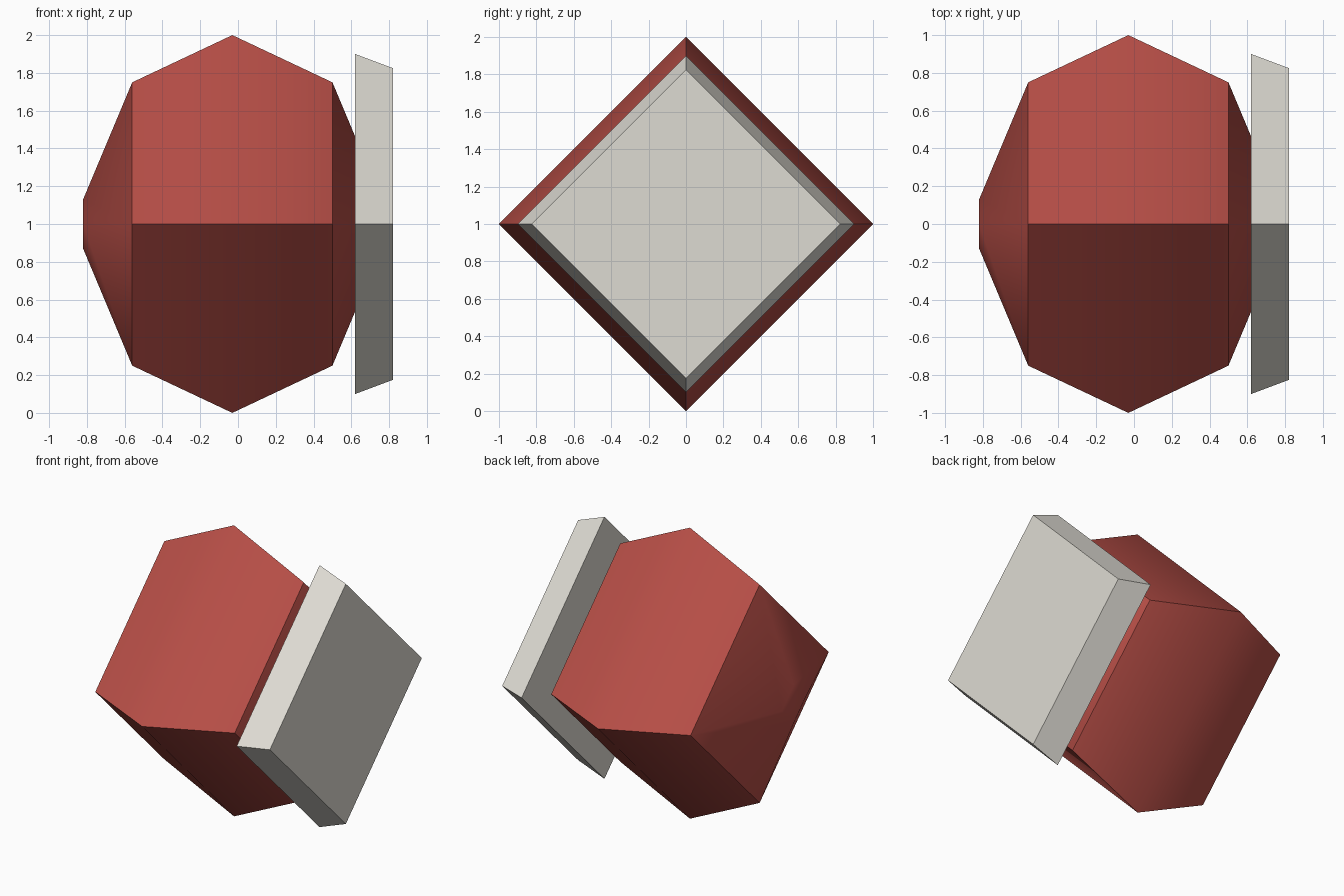
import bpy, bmesh, math

if "Cube" in bpy.data.objects:
    bpy.data.objects.remove(bpy.data.objects["Cube"])


def material(name, rgb):
    m = bpy.data.materials.new(name)
    m.diffuse_color = (*rgb, 1)
    m.use_nodes = True
    m.node_tree.nodes["Principled BSDF"].inputs["Base Color"].default_value = m.diffuse_color
    return m


def four_sided_solid(name, profile, mat, smooth_rings=None):
    """Diamond cross-sections (x, radius) joined along the x axis, both ends capped.
    smooth_rings lists the rings whose edges stay soft; None keeps every face flat."""
    bm = bmesh.new()
    rings = []
    for x, r in profile:
        rings.append([bm.verts.new((x, r * math.cos(a * math.pi / 2),
                                    1 + r * math.sin(a * math.pi / 2))) for a in range(4)])
    for a, b in zip(rings, rings[1:]):
        for i in range(4):
            j = (i + 1) % 4
            bm.faces.new((a[i], a[j], b[j], b[i]))
    bm.faces.new(rings[0][::-1])
    bm.faces.new(rings[-1])
    bmesh.ops.recalc_face_normals(bm, faces=bm.faces)
    if smooth_rings is not None:
        ring_of = {v: k for k, ring in enumerate(rings) for v in ring}
        end = len(rings) - 1
        for f in bm.faces:
            f.smooth = True
        for e in bm.edges:
            k, l = (ring_of[v] for v in e.verts)
            if k == l:
                e.smooth = k in smooth_rings
            else:
                # corner edges are crisp on the broad sides, soft on the end tapers
                e.smooth = min(k, l) == 0 or max(k, l) == end
    me = bpy.data.meshes.new(name)
    bm.to_mesh(me)
    bm.free()
    me.materials.append(mat)
    ob = bpy.data.objects.new(name, me)
    bpy.context.collection.objects.link(ob)
    return ob


red = material("brick red", (0.47, 0.076, 0.062))
grey = material("warm light grey", (0.73, 0.71, 0.65))

# Faceted bulb, its right end buried in the plate
four_sided_solid("body", [(-0.82, 0.13), (-0.56, 0.75), (-0.03, 1.0),
                          (0.50, 0.75), (0.76, 0.13)], red, smooth_rings=(0, 2, 4))

# Tapered end plate
four_sided_solid("end_plate", [(0.62, 0.90), (0.82, 0.825)], grey)
